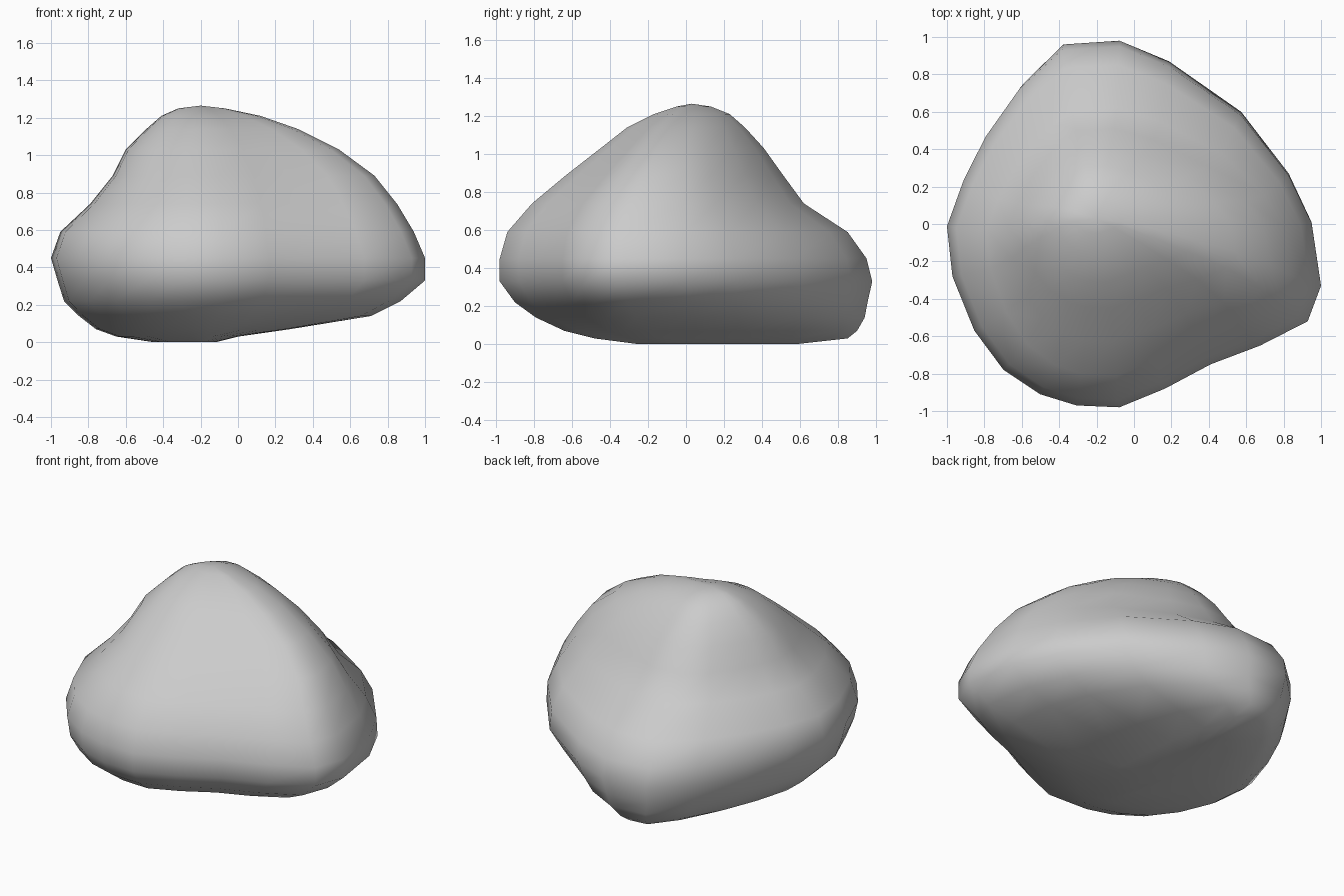
import bpy
import bmesh

if "Cube" in bpy.data.objects:
    bpy.data.objects.remove(bpy.data.objects["Cube"])

# Plan outline of the boulder at its widest, counter-clockwise from the right
OUTLINE = [(1, -.33), (.95, .01), (.83, .27), (.58, .60), (.20, .87), (-.06, .98),
           (-.37, .96), (-.60, .75), (-.79, .48), (-.91, .24), (-1, -.01),
           (-.97, -.28), (-.85, -.57), (-.69, -.78), (-.49, -.91), (-.29, -.97),
           (-.06, -.98), (.18, -.88), (.42, -.75), (.68, -.65), (.93, -.52)]
AX, AY = -.18, -.10

# Horizontal sections: z, x min, x max, y min, y max, y of the section's core
LEVELS = [(.00, -.45, -.12, -.25, .58, .10),
          (.03, -.65, .00, -.48, .85, .02),
          (.07, -.76, .28, -.64, .90, -.04),
          (.14, -.85, .71, -.79, .94, -.08),
          (.22, -.93, .87, -.90, .955, -.10),
          (.33, -.965, 1.0, -.98, .98, -.10),
          (.45, -1.0, 1.0, -.98, .95, -.10),
          (.59, -.95, .94, -.94, .85, -.10),
          (.74, -.79, .85, -.81, .62, -.09),
          (.89, -.67, .73, -.63, .51, -.07),
          (1.03, -.60, .54, -.45, .41, -.04),
          (1.14, -.49, .32, -.31, .31, 0),
          (1.21, -.41, .12, -.17, .23, .02),
          (1.25, -.32, -.07, -.05, .13, .03)]


def span(value, anchor, core, low, high):
    """Stretch an outline coordinate so that its extremes land on low and high."""
    d = value - anchor
    if d > 0:
        limit = 1 if anchor == AX else .98
        return core + d / (limit - anchor) * (high - core)
    limit = -1 if anchor == AX else -.98
    return core + d / (limit - anchor) * (low - core)


# Boulder: stacked sections, closed at top and bottom
bm = bmesh.new()
rings = []
for z, x0, x1, y0, y1, cy in LEVELS:
    rings.append([bm.verts.new((span(x, AX, -.2, x0, x1),
                                span(y, AY, cy, y0, y1), z)) for x, y in OUTLINE])
n = len(OUTLINE)
for low, high in zip(rings, rings[1:]):
    for i in range(n):
        j = (i + 1) % n
        bm.faces.new((low[i], low[j], high[j], high[i]))
bottom = bm.verts.new((-.3, .12, 0))
top = bm.verts.new((-.2, .03, 1.265))
for i in range(n):
    j = (i + 1) % n
    bm.faces.new((rings[0][j], rings[0][i], bottom))
    bm.faces.new((rings[-1][i], rings[-1][j], top))
bmesh.ops.recalc_face_normals(bm, faces=bm.faces)
for face in bm.faces:
    face.smooth = True

mesh = bpy.data.meshes.new("boulder")
bm.to_mesh(mesh)
bm.free()
boulder = bpy.data.objects.new("boulder", mesh)
bpy.context.collection.objects.link(boulder)
